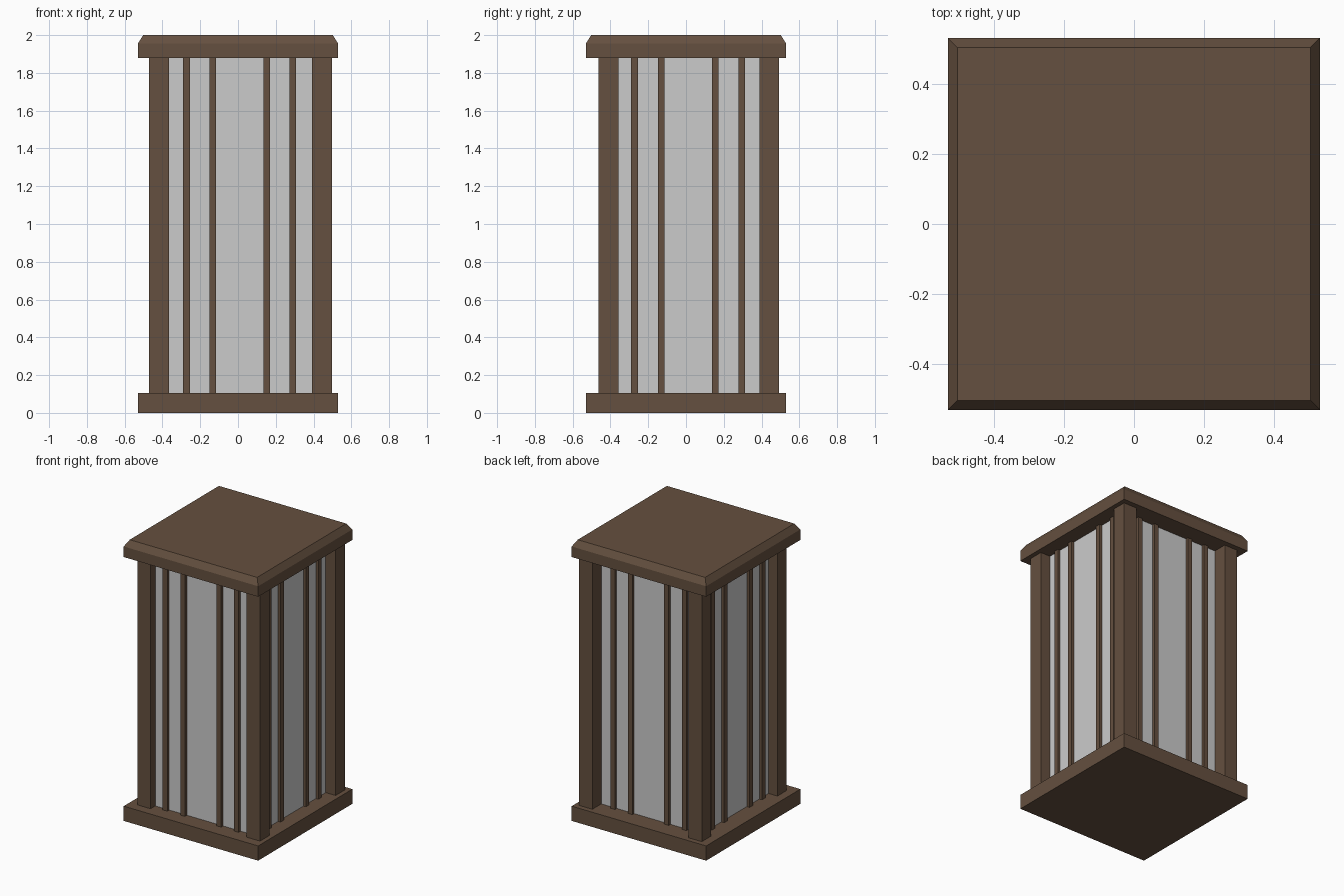
import bpy, bmesh

if "Cube" in bpy.data.objects:
    bpy.data.objects.remove(bpy.data.objects["Cube"])

brown = bpy.data.materials.new("dark_brown")
brown.diffuse_color = (0.13, 0.08, 0.05, 1)
brown.use_nodes = True
brown.node_tree.nodes["Principled BSDF"].inputs["Base Color"].default_value = brown.diffuse_color


def stack(name, rings, mat=brown):
    """Closed solid lofted through rectangles (x0, x1, y0, y1, z)."""
    bm = bmesh.new()
    loops = [[bm.verts.new(p) for p in ((x0, y0, z), (x1, y0, z), (x1, y1, z), (x0, y1, z))]
             for x0, x1, y0, y1, z in rings]
    bm.faces.new(loops[0][::-1])
    bm.faces.new(loops[-1])
    for a, b in zip(loops, loops[1:]):
        for i in range(4):
            j = (i + 1) % 4
            bm.faces.new((a[i], a[j], b[j], b[i]))
    me = bpy.data.meshes.new(name)
    bm.to_mesh(me)
    bm.free()
    ob = bpy.data.objects.new(name, me)
    bpy.context.collection.objects.link(ob)
    if mat:
        me.materials.append(mat)
    return ob


def box(name, x0, x1, y0, y1, z0=0.10, z1=1.885, mat=brown):
    return stack(name, [(x0, x1, y0, y1, z0), (x0, x1, y0, y1, z1)], mat)


# base slab and chamfered cap
B, T = 0.53, 0.502
box("base", -B, B, -B, B, 0, 0.105)
stack("cap", [(-B, B, -B, B, 1.88), (-B, B, -B, B, 1.955), (-T, T, -T, T, 2.0)])

# grey inner panels
box("panel_core", -0.40, 0.42, -0.41, 0.392, mat=None)

# corner posts
for sx, x in (("left", -0.47), ("right", 0.393)):
    for sy, y in (("front", -0.463), ("back", 0.388)):
        box(f"{sy}_{sx}_post", x, x + 0.105, y, y + 0.105)

# thin vertical bars on all four sides
W = 0.036
for i, x in enumerate((-0.291, -0.152, 0.134, 0.272)):
    box(f"front_bar_{i}", x, x + W, -0.432, -0.396)
    box(f"back_bar_{i}", x, x + W, 0.376, 0.412)
for i, y in enumerate((-0.29, -0.149, 0.137, 0.277)):
    box(f"left_bar_{i}", -0.422, -0.386, y, y + W)
    box(f"right_bar_{i}", 0.404, 0.44, y, y + W)
